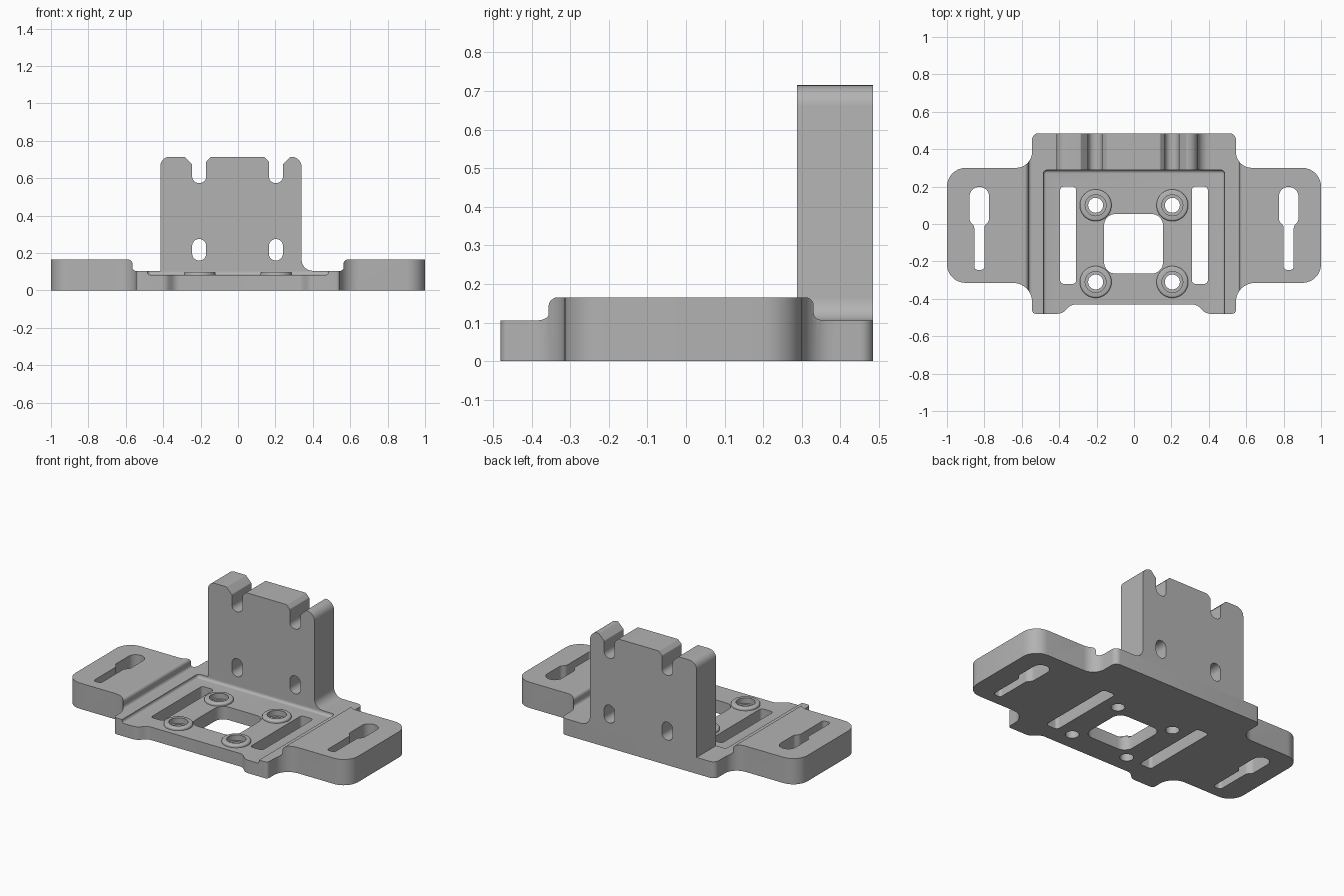
import bpy, bmesh, math
from mathutils import Vector

if "Cube" in bpy.data.objects:
    bpy.data.objects.remove(bpy.data.objects["Cube"])

grey = bpy.data.materials.new("plain grey")
grey.use_nodes = True
colour = (0.45, 0.45, 0.45, 1)
grey.diffuse_color = colour
grey.node_tree.nodes["Principled BSDF"].inputs["Base Color"].default_value = colour


def rounded(corners, steps=8):
    """Turn (a, b, radius) corners into a smooth 2D outline."""
    pts = []
    for i, (a, b, r) in enumerate(corners):
        p = Vector((a, b))
        if r == 0:
            pts.append(p)
            continue
        u = (Vector(corners[i - 1][:2]) - p).normalized()
        v = (Vector(corners[(i + 1) % len(corners)][:2]) - p).normalized()
        half = u.angle(v) / 2
        centre = p + (u + v).normalized() * r / math.sin(half)
        start = p + u * r / math.tan(half) - centre
        end = p + v * r / math.tan(half) - centre
        turn = math.atan2(start.x * end.y - start.y * end.x, start.dot(end))
        for k in range(steps + 1):
            t = turn * k / steps
            c, s = math.cos(t), math.sin(t)
            pts.append(centre + Vector((start.x * c - start.y * s, start.x * s + start.y * c)))
    return pts


def rect(a0, a1, b0, b1, r):
    return rounded([(a0, b0, r), (a1, b0, r), (a1, b1, r), (a0, b1, r)])


def circle(x, y, r, n=40):
    return [Vector((x + r * math.cos(2 * math.pi * i / n),
                    y + r * math.sin(2 * math.pi * i / n))) for i in range(n)]


def prism(name, pts, lo, hi, axis="z", bevel=0, bevel_at=0):
    """Extrude an outline along z or y, optionally rounding the edges of one cap."""
    place = (lambda p, h: (p.x, p.y, h)) if axis == "z" else (lambda p, h: (p.x, h, p.y))
    bm = bmesh.new()
    rings = [[bm.verts.new(place(p, h)) for p in pts] for h in (lo, hi)]
    caps = [bm.faces.new(ring) for ring in rings]
    for i in range(len(pts)):
        bm.faces.new((rings[0][i - 1], rings[0][i], rings[1][i], rings[1][i - 1]))
    bmesh.ops.recalc_face_normals(bm, faces=bm.faces[:])
    if bevel:
        bmesh.ops.bevel(bm, geom=caps[bevel_at].edges[:], offset=bevel, segments=3,
                        profile=0.5, affect='EDGES', clamp_overlap=False)
    mesh = bpy.data.meshes.new(name)
    bm.to_mesh(mesh)
    bm.free()
    mesh.materials.append(grey)
    obj = bpy.data.objects.new(name, mesh)
    bpy.context.collection.objects.link(obj)
    return obj


def combine(obj, tool, operation="DIFFERENCE"):
    """Apply a boolean and discard the tool."""
    mod = obj.modifiers.new("shape", "BOOLEAN")
    mod.operation, mod.object, mod.solver = operation, tool, "EXACT"
    bpy.context.view_layer.update()
    result = bpy.data.meshes.new_from_object(obj.evaluated_get(bpy.context.evaluated_depsgraph_get()))
    obj.modifiers.clear()
    obj.data = result
    bpy.data.objects.remove(tool)


def mirrored(half):
    return half + [(-a, b, r) for a, b, r in reversed(half)]


# Base plate with two ears and a relieved front edge
base = prism("base_plate", rounded(mirrored([
    (0.335, -0.43, 0.06), (0.385, -0.48, 0.06), (0.545, -0.48, 0.02),
    (0.545, -0.315, 0.1), (1, -0.315, 0.1), (1, 0.30, 0.1),
    (0.545, 0.30, 0.085), (0.545, 0.485, 0.035)])), 0, 0.165)

# Lowered centre with rounded steps up to the ears
combine(base, prism("channel_cutter", rounded(mirrored([
    (0.565, 0.105, 0.02), (0.565, 0.165, 0.02), (0.65, 0.165, 0), (0.65, 0.3, 0)])),
    -0.7, 0.7, "y"))

# Shallow pocket open at the front
combine(base, prism("pocket_cutter", rounded([
    (-0.485, -0.6, 0), (0.485, -0.6, 0), (0.485, 0.288, 0.02), (-0.485, 0.288, 0.02)]),
    0.083, 0.3, bevel=0.015))

# Raised screw bosses with stepped holes
screws = [(x, y) for x in (-0.205, 0.205) for y in (-0.31, 0.1)]
for x, y in screws:
    combine(base, prism("boss", circle(x, y, 0.085), 0.05, 0.1, bevel=0.01, bevel_at=1), "UNION")
for x, y in screws:
    combine(base, prism("screw_cutter", circle(x, y, 0.04), -0.1, 0.3))
    combine(base, prism("counterbore_cutter", circle(x, y, 0.056), 0.065, 0.3))

# Central window, long side slots and keyholes in the ears
combine(base, prism("window_cutter", rect(-0.16, 0.155, -0.265, 0.053, 0.06), -0.1, 0.3))
for s in (-1, 1):
    x = 0.352 * s
    combine(base, prism("slot_cutter", rect(x - 0.043, x + 0.043, -0.32, 0.2, 0.02), -0.1, 0.3))
    x = 0.827 * s
    combine(base, prism("keyhole_cutter", rounded([
        (x - 0.027, -0.245, 0.018), (x + 0.027, -0.245, 0.018),
        (x + 0.027, -0.01, 0.03), (x + 0.052, 0.015, 0.03),
        (x + 0.052, 0.198, 0.05), (x - 0.052, 0.198, 0.05),
        (x - 0.052, 0.015, 0.03), (x - 0.027, -0.01, 0.03)]), -0.1, 0.3))

# Upright rear wall with two chamfered notches and a fillet on its left foot
wall = prism("rear_wall", rounded([
    (-0.415, 0.105, 0), (0.41, 0.105, 0), (0.34, 0.105, 0.06), (0.34, 0.715, 0.055),
    (0.28, 0.715, 0.01), (0.24, 0.675, 0.01), (0.24, 0.575, 0.034), (0.165, 0.575, 0.034),
    (0.165, 0.69, 0.01), (0.14, 0.715, 0.01), (-0.145, 0.715, 0.01), (-0.17, 0.69, 0.01),
    (-0.17, 0.575, 0.034), (-0.245, 0.575, 0.034), (-0.245, 0.675, 0.01),
    (-0.285, 0.715, 0.01), (-0.415, 0.715, 0.05)]), 0.288, 0.485, "y")
for x in (-0.2075, 0.2025):
    combine(wall, prism("wall_slot_cutter",
                        rect(x - 0.0375, x + 0.0375, 0.16, 0.275, 0.037), 0.1, 0.7, "y"))

# Smooth curves, sharp corners
for obj in (base, wall):
    bpy.ops.object.select_all(action='DESELECT')
    obj.select_set(True)
    bpy.context.view_layer.objects.active = obj
    bpy.ops.object.shade_smooth_by_angle(angle=math.radians(32))
